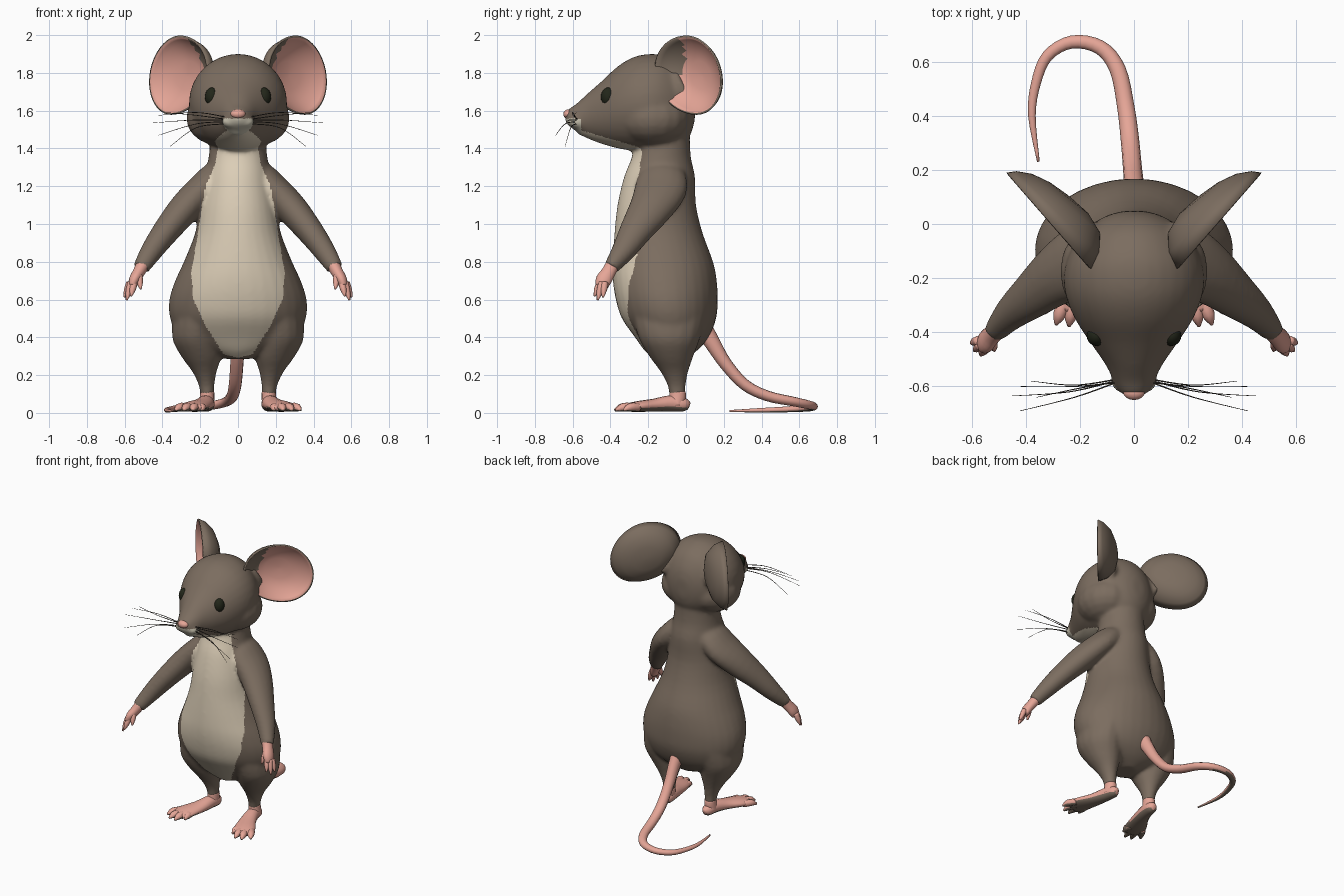
import bpy, bmesh, math
from mathutils import Vector

if "Cube" in bpy.data.objects:
    bpy.data.objects.remove(bpy.data.objects["Cube"])


def material(name, rgb):
    m = bpy.data.materials.new(name)
    m.use_nodes = True
    m.diffuse_color = (*rgb, 1)
    bsdf = m.node_tree.nodes["Principled BSDF"]
    bsdf.inputs["Base Color"].default_value = (*rgb, 1)
    bsdf.inputs["Roughness"].default_value = 0.8
    return m


FUR = material("brown fur", (0.2, 0.153, 0.116))
CREAM = material("cream fur", (0.72, 0.62, 0.475))
PINK = material("pink skin", (0.79, 0.38, 0.31))
GREY = material("pale muzzle", (0.58, 0.54, 0.43))
DARK = material("dark eye", (0.016, 0.019, 0.01))
WHISKER = material("whisker", (0.06, 0.05, 0.04))


def smooth_path(stations, steps):
    """Catmull-Rom through stations of any width."""
    out, n = [], len(stations)
    for i in range(n - 1):
        p = [stations[min(max(i + k, 0), n - 1)] for k in (-1, 0, 1, 2)]
        for s in range(steps):
            t = s / steps
            out.append([b + 0.5 * t * (c - a + t * (2 * a - 5 * b + 4 * c - d
                        + t * (3 * (b - c) + d - a))) for a, b, c, d in zip(*p)])
    return out + [list(stations[-1])]


def loft(bm, stations, ref, side=1, axis=None, sides=16, steps=3):
    """Closed tube through (x, y, z, radius along ref, other radius)."""
    path = smooth_path(stations, steps)
    pts = [Vector((p[0] * side, p[1], p[2])) for p in path]
    rings = []
    for i, p in enumerate(path):
        t = Vector(axis) if axis else (pts[min(i + 1, len(pts) - 1)] - pts[max(i - 1, 0)]).normalized()
        u = Vector(ref)
        u = (u - t * u.dot(t)).normalized()
        v = t.cross(u)
        rings.append([bm.verts.new(pts[i] + u * max(p[3], 0.001) * math.cos(a) + v * max(p[4], 0.001) * math.sin(a))
                      for a in (2 * math.pi * k / sides for k in range(sides))])
    for a, b in zip(rings, rings[1:]):
        for k in range(sides):
            j = (k + 1) % sides
            bm.faces.new((a[k], a[j], b[j], b[k]))
    bm.faces.new(rings[0][::-1])
    bm.faces.new(rings[-1])


def ball(bm, centre, size, side=1):
    made = bmesh.ops.create_uvsphere(bm, u_segments=16, v_segments=10, radius=1)["verts"]
    for v in made:
        v.co = Vector((side * centre[0], centre[1], centre[2])) + Vector([a * b for a, b in zip(v.co, size)])


def finish(bm, name, mats):
    bmesh.ops.recalc_face_normals(bm, faces=bm.faces)
    me = bpy.data.meshes.new(name)
    bm.to_mesh(me)
    bm.free()
    ob = bpy.data.objects.new(name, me)
    bpy.context.scene.collection.objects.link(ob)
    for m in mats:
        me.materials.append(m)
    me.shade_smooth()
    return ob


def paint(ob, rule):
    for f in ob.data.polygons:
        f.material_index = rule(f.center, f.normal)


X, Y, Z = (1, 0, 0), (0, 1, 0), (0, 0, 1)

# Torso, head, muzzle, arms and legs fused into one skin
bm = bmesh.new()
torso = [(-.09, .285, .06, .08), (-.08, .33, .19, .14), (-.075, .4, .31, .195), (-.09, .5, .36, .25),
         (-.102, .6, .364, .27), (-.112, .7, .333, .275), (-.122, .8, .287, .266), (-.145, .95, .228, .234),
         (-.155, 1.1, .2, .208), (-.14, 1.25, .175, .188), (-.13, 1.36, .155, .155), (-.12, 1.5, .14, .14)]
loft(bm, [(0, *s) for s in torso], X, axis=Z, sides=32)
head = [(.048, 1.62, .04, .06), (.027, 1.62, .11, .14), (-.03, 1.63, .19, .215), (-.12, 1.64, .243, .253),
        (-.2, 1.64, .26, .26), (-.28, 1.635, .248, .248), (-.36, 1.618, .213, .218), (-.44, 1.592, .16, .17),
        (-.52, 1.572, .105, .12), (-.58, 1.563, .075, .074), (-.625, 1.565, .048, .042), (-.64, 1.565, .02, .02)]
loft(bm, [(0, *s) for s in head], X, axis=Y, sides=32)
ball(bm, (0, -.535, 1.488), (.045, .045, .024))
for s in (1, -1):
    ball(bm, (.1, -.175, 1.56), (.175, .195, .145), s)
    ball(bm, (.038, -.58, 1.54), (.05, .045, .033), s)
    loft(bm, [(.0, -.13, 1.3, .09, .05), (.11, -.125, 1.255, .125, .08), (.19, -.135, 1.18, .14, .085),
              (.28, -.185, 1.085, .118, .085), (.375, -.262, .97, .09, .073), (.455, -.33, .86, .065, .06),
              (.515, -.4, .765, .04, .045)], Y, s)
    loft(bm, [(.2, -.09, .54, .14, .2), (.22, -.088, .4, .13, .165), (.195, -.078, .3, .107, .118),
              (.178, -.062, .22, .066, .075), (.167, -.05, .15, .043, .05), (.162, -.045, .085, .037, .043)],
         X, s, axis=Z)
    # Ear root
    loft(bm, [(.1, -.1, 1.66, .07, .05), (.15, -.06, 1.71, .085, .045), (.175, -.01, 1.745, .075, .03)], Z, s)
body = finish(bm, "furry_body", [])
remesh = body.modifiers.new("fuse", "REMESH")
remesh.mode = "VOXEL"
remesh.voxel_size = 0.011
relax = body.modifiers.new("relax", "SMOOTH")
relax.factor = 0.5
relax.iterations = 14
graph = bpy.context.evaluated_depsgraph_get()
fused = bpy.data.meshes.new_from_object(body.evaluated_get(graph))
body.modifiers.clear()
body.data = fused
fused.materials.clear()
for m in (FUR, CREAM, GREY):
    fused.materials.append(m)
fused.shade_smooth()

BIB = [(.28, .06), (.33, .09), (.45, .165), (.6, .235), (.75, .248), (.9, .22), (1.05, .198),
       (1.2, .172), (1.32, .12), (1.43, .1)]


def bib_width(z):
    for (z0, w0), (z1, w1) in zip(BIB, BIB[1:]):
        if z0 <= z < z1:
            return w0 + (w1 - w0) * (z - z0) / (z1 - z0)
    return 0


def fur_rule(c, n):
    if c.y < -.555 and c.z < 1.56:
        return 2
    if c.y < -.25 and abs(c.x) < .155 and 1.36 < c.z < 1.48 - .29 * (c.y + .5):
        return 1
    return 1 if c.y < -.18 and n.y < .1 and abs(c.x) < bib_width(c.z) else 0


paint(body, fur_rule)

# Ears: deep cups opening outward and forward, drawn out toward the head
BOWL = [(.01, -.115), (.08, -.11), (.145, -.088), (.19, -.045), (.21, 0),
        (.2, .003), (.188, -.014), (.165, -.035), (.14, -.053), (.11, -.068), (.075, -.078), (.01, -.084)]
CENTRE = Vector((.33, .03, 1.788))
SEGMENTS = 48
for s, label in ((1, "left"), (-1, "right")):
    bm = bmesh.new()
    along, out = Vector((.66, .75, 0)), Vector((.75, -.66, 0))
    rings = []
    for r, d in BOWL:
        ring = []
        for k in range(SEGMENTS):
            a = 2 * math.pi * k / SEGMENTS
            reach, h = r * math.cos(a), r * math.sin(a)
            if reach < 0:
                reach *= 1.24
            p = CENTRE + along * (reach - .17 * h) + out * d * (1 - 1.6 * reach) + Vector((0, 0, h))
            ring.append(bm.verts.new((p.x * s, p.y, p.z)))
        rings.append(ring)
    for i, (a, b) in enumerate(zip(rings, rings[1:])):
        for k in range(SEGMENTS):
            f = bm.faces.new((a[k], a[k - 1], b[k - 1], b[k]))
            c = f.calc_center_median()
            rel = Vector((c.x * s, c.y, c.z)) - CENTRE
            f.material_index = int(i > 4 and rel.dot(along) - .4 * rel.z > -.155)
    bm.faces.new(rings[0])
    bm.faces.new(rings[-1]).material_index = 1
    finish(bm, label + "_ear", [FUR, PINK])

    # Eye
    bm = bmesh.new()
    ball(bm, (.138, -.412, 1.673), (.037, .039, .05), s)
    finish(bm, label + "_eye", [DARK])

    # Hand with four fingers
    bm = bmesh.new()
    loft(bm, [(.5, -.385, .79, .038, .036), (.525, -.41, .745, .038, .032), (.548, -.435, .705, .043, .029),
              (.56, -.445, .67, .033, .022)], Y, s)
    for base, tip in [((.572, -.43, .69), (.602, -.44, .612)), ((.565, -.445, .69), (.59, -.468, .597)),
                      ((.55, -.455, .69), (.566, -.485, .618)), ((.525, -.435, .73), (.515, -.468, .655))]:
        mid = [(a + b) / 2 for a, b in zip(base, tip)]
        loft(bm, [(*base, .019, .019), (*mid, .017, .017), (*tip, .005, .005)], Y, s, sides=8)
    finish(bm, label + "_hand", [PINK])

    # Foot with toes and a dark sole
    bm = bmesh.new()
    loft(bm, [(.155, .015, .035, .015, .02), (.16, -.01, .043, .036, .036), (.17, -.08, .05, .044, .043),
              (.195, -.17, .041, .056, .034), (.235, -.265, .033, .073, .028), (.252, -.32, .028, .06, .02)], X, s)
    loft(bm, [(.163, -.045, .112, .037, .043), (.164, -.045, .08, .039, .045), (.168, -.055, .04, .04, .045)],
         X, s, axis=Z)
    for base, tip in [((.195, -.26), (.19, -.335)), ((.225, -.28), (.24, -.378)),
                      ((.255, -.28), (.288, -.372)), ((.28, -.25), (.332, -.33))]:
        mid = [b + .6 * (t - b) for b, t in zip(base, tip)]
        loft(bm, [(*base, .03, .023, .023), (*mid, .029, .024, .022), (*tip, .014, .006, .006)], X, s, sides=8)
    foot = finish(bm, label + "_foot", [PINK, FUR])
    paint(foot, lambda c, n: int(n.z < -.4 and c.z < .04))

    # Whiskers
    bm = bmesh.new()
    for root, mid, tip in [((.06, -.585, 1.565), (.22, -.6, 1.59), (.42, -.6, 1.575)),
                           ((.07, -.575, 1.555), (.22, -.595, 1.575), (.38, -.58, 1.59)),
                           ((.07, -.58, 1.55), (.24, -.62, 1.55), (.45, -.635, 1.535)),
                           ((.065, -.585, 1.54), (.22, -.64, 1.53), (.42, -.69, 1.47)),
                           ((.06, -.58, 1.53), (.22, -.61, 1.51), (.36, -.64, 1.41))]:
        loft(bm, [(*root, .003, .003), (*mid, .002, .002), (*tip, .001, .001)], Z, s, sides=5, steps=6)
    finish(bm, label + "_whiskers", [WHISKER])

# Nose
bm = bmesh.new()
ball(bm, (0, -.622, 1.582), (.04, .028, .025))
finish(bm, "nose", [PINK])

# Tail curling along the ground
bm = bmesh.new()
loft(bm, [(0, .09, .45, .05, .045), (0, .14, .37, .042, .038), (-.006, .21, .26, .034, .035),
          (-.015, .31, .15, .03, .034), (-.03, .43, .09, .028, .032), (-.06, .57, .06, .025, .03),
          (-.125, .652, .042, .023, .027), (-.23, .672, .032, .021, .024), (-.32, .62, .024, .018, .021),
          (-.362, .52, .018, .015, .018), (-.377, .4, .014, .012, .014), (-.353, .23, .01, .005, .005)],
     Z, sides=12, steps=4)
tail = finish(bm, "tail", [PINK, FUR])
paint(tail, lambda c, n: int(n.z < -.6 and c.z < .02))
